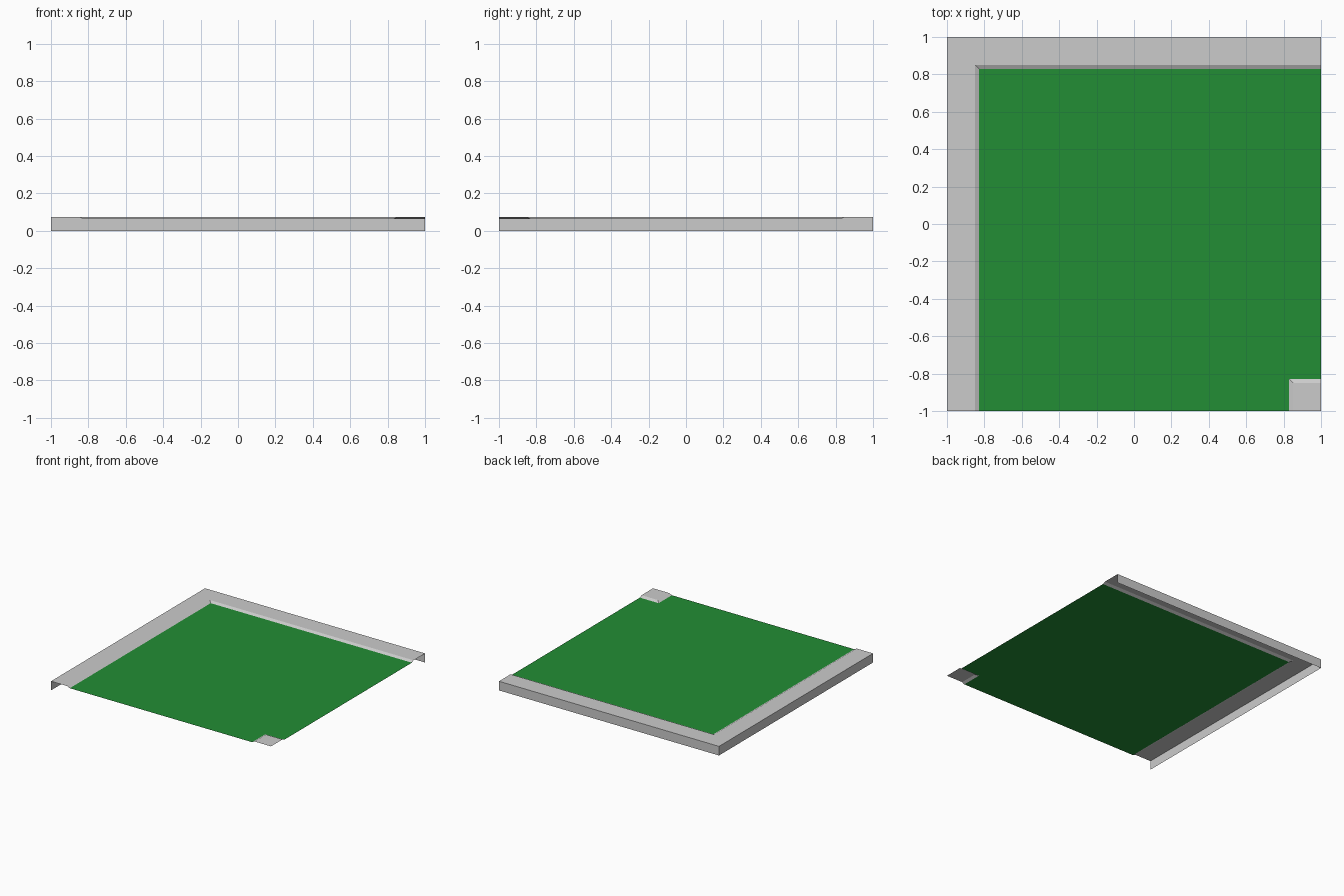
import bpy
import bmesh

if "Cube" in bpy.data.objects:
    bpy.data.objects.remove(bpy.data.objects["Cube"])

OUT, TOP_EDGE, LOW_EDGE = 1.0, 0.851, 0.829
TOP, LOW = 0.075, 0.0635


def material(name, rgb):
    m = bpy.data.materials.new(name)
    m.diffuse_color = (*rgb, 1)
    m.use_nodes = True
    m.node_tree.nodes["Principled BSDF"].inputs["Base Color"].default_value = m.diffuse_color
    return m


def sheet(name, polygons, mat):
    """Open, flat-faced surface made from polygons, with shared edges welded."""
    bm = bmesh.new()
    for poly in polygons:
        bm.faces.new([bm.verts.new(p) for p in poly])
    bmesh.ops.remove_doubles(bm, verts=bm.verts, dist=1e-5)
    mesh = bpy.data.meshes.new(name)
    bm.to_mesh(mesh)
    bm.free()
    mesh.materials.append(mat)
    obj = bpy.data.objects.new(name, mesh)
    bpy.context.collection.objects.link(obj)


def sweep(path_a, path_b):
    """Quads joining two matching paths."""
    return [(path_a[i], path_a[i + 1], path_b[i + 1], path_b[i])
            for i in range(len(path_a) - 1)]


def bend(r, z):
    """L-shaped path along the left and back sides."""
    return [(-r, -OUT, z), (-r, r, z), (OUT, r, z)]


def corner(r, z):
    """Small L-shaped path around the front right corner."""
    return [(r, -OUT, z), (r, -r, z), (OUT, -r, z)]


grey = material("pavement grey", (0.60, 0.60, 0.60))
green = material("grass green", (0.016, 0.27, 0.035))

# Outer kerb: outside wall, flat top and sloping inner lip
rings = [bend(OUT, 0), bend(OUT, TOP), bend(TOP_EDGE, TOP), bend(LOW_EDGE, LOW)]
sheet("outer_kerb", [q for a, b in zip(rings, rings[1:]) for q in sweep(b, a)], grey)

# Inner corner kerb: sloping lip and flat top
lip = sweep(corner(TOP_EDGE, TOP), corner(LOW_EDGE, LOW))
cap = [(TOP_EDGE, -OUT, TOP), (OUT, -OUT, TOP), (OUT, -TOP_EDGE, TOP), (TOP_EDGE, -TOP_EDGE, TOP)]
sheet("corner_kerb", lip + [cap], grey)

# Green surface, notched around the corner kerb
e = LOW_EDGE
ground = [[(-e, -OUT), (e, -OUT), (e, -e), (-e, -e)],
          [(-e, -e), (e, -e), (OUT, -e), (OUT, e), (-e, e)]]
sheet("green_surface", [[(x, y, LOW) for x, y in p] for p in ground], green)

# Make the visible side of each sheet face outward or upward
for obj in bpy.context.collection.objects:
    bm = bmesh.new()
    bm.from_mesh(obj.data)
    for f in bm.faces:
        f.normal_update()
        c = f.calc_center_median()
        facing = f.normal.z if abs(f.normal.z) > 0.01 else f.normal.dot(c)
        if facing < 0:
            f.normal_flip()
    bm.to_mesh(obj.data)
    bm.free()
